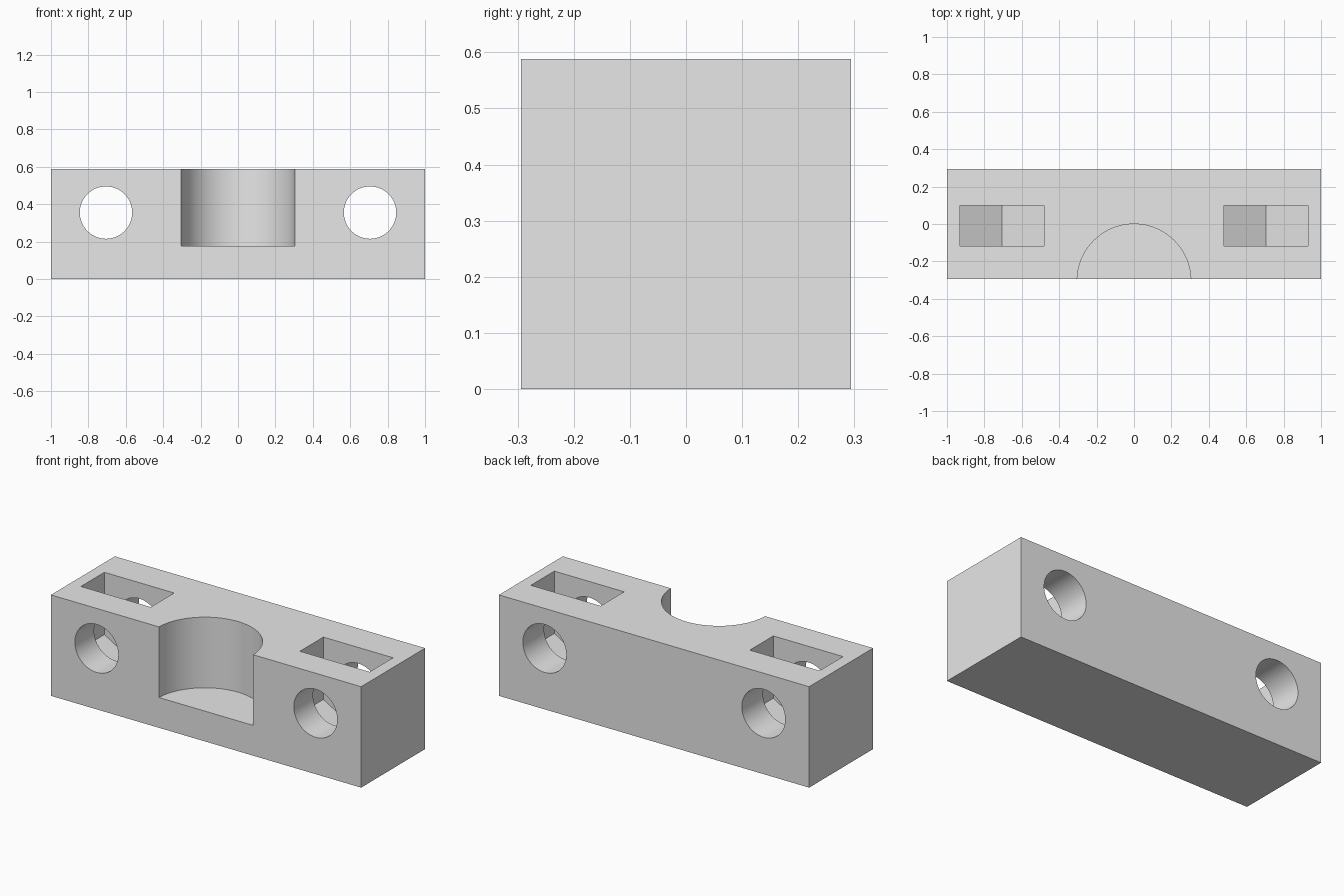
import bpy
import bmesh
import math
from mathutils import Matrix, Vector

cube = bpy.data.objects.get("Cube")
if cube:
    bpy.data.objects.remove(cube, do_unlink=True)

MM = 2 / 68                     # the block is 68 x 20 x 20 units
LENGTH, DEPTH, HEIGHT = 2.0, 20 * MM, 20 * MM
BOLT_X, BOLT_Z, BOLT_R = 24 * MM, 0.355, 0.14
SLOT_HALF, SLOT_FRONT, SLOT_BACK = 0.225, -0.117, 0.099
NOTCH_R, NOTCH_FLOOR = 0.304, 6 * MM

grey = bpy.data.materials.new("light grey")
grey.use_nodes = True
grey.diffuse_color = (0.8, 0.8, 0.8, 1)
grey.node_tree.nodes["Principled BSDF"].inputs["Base Color"].default_value = (0.8, 0.8, 0.8, 1)


def make_object(name, bm):
    bmesh.ops.recalc_face_normals(bm, faces=bm.faces)
    mesh = bpy.data.meshes.new(name)
    bm.to_mesh(mesh)
    bm.free()
    mesh.materials.append(grey)
    obj = bpy.data.objects.new(name, mesh)
    bpy.context.collection.objects.link(obj)
    return obj


def cylinder(name, radius, length, matrix):
    bm = bmesh.new()
    bmesh.ops.create_cone(bm, cap_ends=True, segments=96, radius1=radius,
                          radius2=radius, depth=length, matrix=matrix)
    return make_object(name, bm)


def prism_along_y(name, outline, front, back):
    bm = bmesh.new()
    face = bm.faces.new([bm.verts.new((x, front, z)) for x, z in outline])
    new = bmesh.ops.extrude_face_region(bm, geom=[face])["geom"]
    bmesh.ops.translate(bm, vec=Vector((0, back - front, 0)),
                        verts=[v for v in new if isinstance(v, bmesh.types.BMVert)])
    return make_object(name, bm)


def cut(target, cutter):
    cutter.hide_render = True
    mod = target.modifiers.new(cutter.name, "BOOLEAN")
    mod.operation = "DIFFERENCE"
    mod.solver = "EXACT"
    mod.object = cutter
    bpy.context.view_layer.objects.active = target
    bpy.ops.object.modifier_apply(modifier=mod.name)
    bpy.data.objects.remove(cutter, do_unlink=True)


# Main block
bm = bmesh.new()
bmesh.ops.create_cube(bm, size=1, matrix=Matrix.Translation((0, 0, HEIGHT / 2))
                      @ Matrix.Diagonal((LENGTH, DEPTH, HEIGHT, 1)))
block = make_object("clamp_block", bm)

# Round notch in the front, open at the top
cut(block, cylinder("notch_cutter", NOTCH_R, 1,
                    Matrix.Translation((0, -NOTCH_R, NOTCH_FLOOR + 0.5))))

for side, name in ((-1, "right"), (1, "left")):
    x = side * BOLT_X
    # Nut slot from the top, ending in the lower corner of a hexagon
    corner = SLOT_HALF / math.cos(math.pi / 6)
    shoulder = BOLT_Z - corner / 2
    outline = [(x - SLOT_HALF, 1), (x - SLOT_HALF, shoulder), (x, BOLT_Z - corner),
               (x + SLOT_HALF, shoulder), (x + SLOT_HALF, 1)]
    cut(block, prism_along_y(name + "_slot_cutter", outline, SLOT_FRONT, SLOT_BACK))
    # Bolt hole running front to back
    cut(block, cylinder(name + "_hole_cutter", BOLT_R, 2,
                        Matrix.Translation((x, 0, BOLT_Z))
                        @ Matrix.Rotation(math.pi / 2, 4, "X")))

# Smooth the round walls, keep the edges sharp
bpy.ops.object.select_all(action="DESELECT")
block.select_set(True)
bpy.context.view_layer.objects.active = block
bpy.ops.object.shade_smooth_by_angle(angle=math.radians(25))
